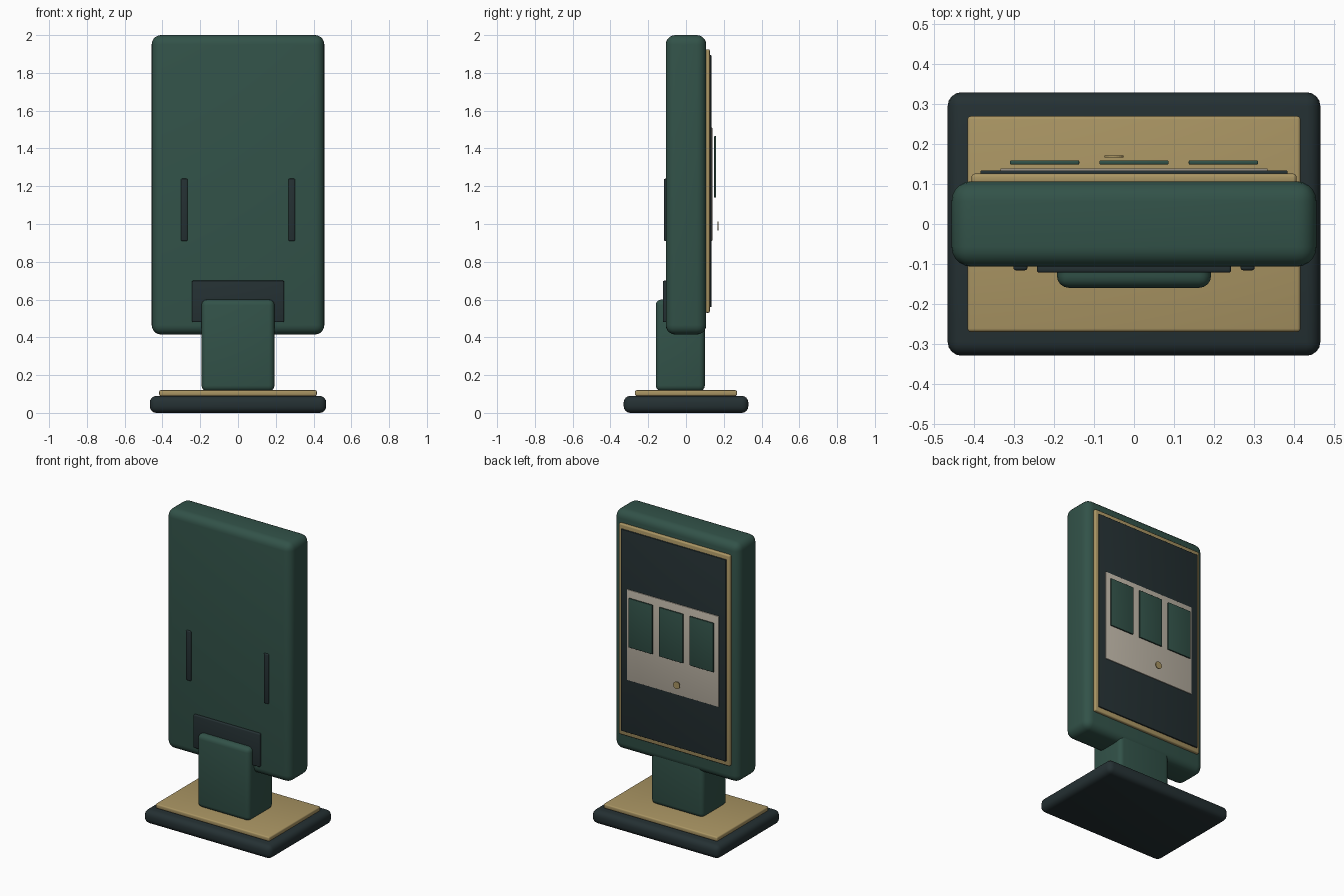
import bpy
import math

if "Cube" in bpy.data.objects:
    bpy.data.objects.remove(bpy.data.objects["Cube"], do_unlink=True)


def material(name, colour):
    mat = bpy.data.materials.new(name)
    mat.use_nodes = True
    rgba = (*colour, 1.0)
    mat.diffuse_color = rgba
    mat.node_tree.nodes["Principled BSDF"].inputs["Base Color"].default_value = rgba
    return mat


GREEN = material("deep green", (0.032, 0.085, 0.066))
DARK = material("charcoal", (0.018, 0.030, 0.033))
GOLD = material("muted gold", (0.40, 0.30, 0.125))
CREAM = material("warm cream", (0.52, 0.47, 0.39))


def finish(obj, name, mat, bevel, segments):
    """Name, colour, round and smooth a part."""
    obj.name = obj.data.name = name
    obj.data.materials.append(mat)
    bpy.ops.object.transform_apply(location=False, rotation=True, scale=True)
    if bevel:
        mod = obj.modifiers.new("rounded edges", "BEVEL")
        mod.width = bevel
        mod.segments = segments
        bpy.ops.object.modifier_apply(modifier=mod.name)
        bpy.ops.object.shade_smooth_by_angle(angle=math.radians(35))
    return obj


def box(name, mat, x, y, z, bevel=0.0, segments=3):
    """Box from its (min, max) extent on each axis."""
    spans = (x, y, z)
    bpy.ops.mesh.primitive_cube_add(size=1, location=[(a + b) / 2 for a, b in spans])
    obj = bpy.context.object
    obj.scale = [b - a for a, b in spans]
    return finish(obj, name, mat, bevel, segments)


def wide(half):
    return (-half, half)


# Stand
box("base", DARK, wide(0.467), wide(0.33), (0, 0.09), 0.035, 4)
box("base_plate", GOLD, wide(0.417), wide(0.27), (0.09, 0.12), 0.008)
box("neck", GREEN, wide(0.193), (-0.16, 0.10), (0.115, 0.60), 0.03, 4)

# Cabinet
box("cabinet", GREEN, wide(0.457), wide(0.107), (0.415, 2.0), 0.05, 5)

# Details on the plain side
box("service_panel", DARK, wide(0.243), (-0.122, -0.10), (0.48, 0.70), 0.006)
for side, label in ((1, "left"), (-1, "right")):
    edges = sorted((side * 0.267, side * 0.302))
    box(f"vent_slot_{label}", DARK, edges, (-0.116, -0.10), (0.91, 1.24), 0.006)

# Screen side, in stacked layers
box("screen_frame", GOLD, wide(0.407), (0.10, 0.126), (0.53, 1.925), 0.008)
box("screen", DARK, wide(0.385), (0.12, 0.134), (0.56, 1.895), 0.003)
box("menu_panel", CREAM, wide(0.335), (0.13, 0.139), (0.91, 1.51), 0.002)
for i in range(3):
    cx = (i - 1) * 0.224
    box(f"menu_card_{i + 1}", GREEN, (cx - 0.087, cx + 0.087),
        (0.149, 0.159), (1.14, 1.465), 0.003)

# Round button
bpy.ops.mesh.primitive_cylinder_add(vertices=24, radius=0.024, depth=0.006,
                                    location=(-0.05, 0.169, 0.99),
                                    rotation=(math.pi / 2, 0, 0))
finish(bpy.context.object, "round_button", GOLD, 0.0, 1)
